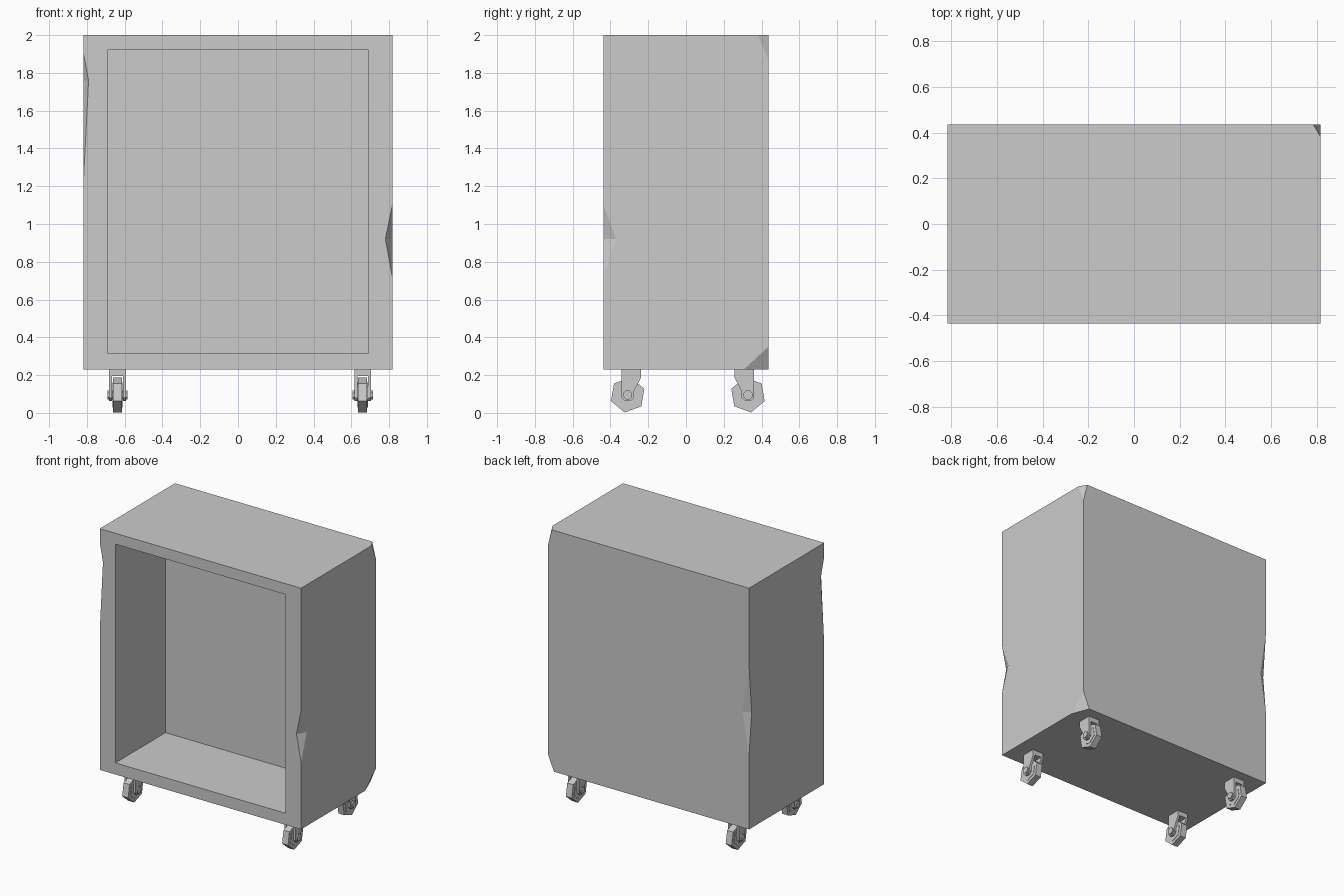
import bpy
import bmesh
from math import cos, sin, radians
from mathutils import Vector

cube = bpy.data.objects.get("Cube")
if cube:
    bpy.data.objects.remove(cube)

grey = bpy.data.materials.new("plain grey")
grey.use_nodes = True
grey.diffuse_color = (0.6, 0.6, 0.6, 1)
grey.node_tree.nodes["Principled BSDF"].inputs["Base Color"].default_value = grey.diffuse_color


def finish(name, bm):
    bmesh.ops.recalc_face_normals(bm, faces=bm.faces)
    mesh = bpy.data.meshes.new(name)
    bm.to_mesh(mesh)
    bm.free()
    mesh.materials.append(grey)
    obj = bpy.data.objects.new(name, mesh)
    bpy.context.collection.objects.link(obj)
    return obj


def box(name, low, high):
    bm = bmesh.new()
    bmesh.ops.create_cube(bm, size=1)
    low, high = Vector(low), Vector(high)
    for v in bm.verts:
        v.co = (low + high) / 2 + v.co * (high - low)
    return finish(name, bm)


def prism(name, profile, x0, x1):
    """Extrude a (y, z) outline along x."""
    bm = bmesh.new()
    face = bm.faces.new([bm.verts.new((x0, y, z)) for y, z in profile])
    new = bmesh.ops.extrude_face_region(bm, geom=[face])["geom"]
    moved = [v for v in new if isinstance(v, bmesh.types.BMVert)]
    bmesh.ops.translate(bm, verts=moved, vec=(x1 - x0, 0, 0))
    return finish(name, bm)


def ring(y, z, r, sides, start=0):
    angles = [radians(start + 360 * i / sides) for i in range(sides)]
    return [(y + r * cos(a), z + r * sin(a)) for a in angles]


def wedge(points, pivot):
    """Chip cutter, enlarged about the middle of its cutting face."""
    bm = bmesh.new()
    for p in points:
        bm.verts.new(pivot + (Vector(p) - pivot) * 3)
    bmesh.ops.convex_hull(bm, input=bm.verts)
    return finish("chip_cutter", bm)


def cut(target, cutter):
    mod = target.modifiers.new("cut", 'BOOLEAN')
    mod.operation = 'DIFFERENCE'
    mod.solver = 'EXACT'
    mod.object = cutter
    bpy.context.view_layer.objects.active = target
    bpy.ops.object.modifier_apply(modifier=mod.name)
    bpy.data.objects.remove(cutter)


# Cabinet with an open front
W, D, BASE, TOP = 0.817, 0.436, 0.23, 2.0
cabinet = box("cabinet", (-W, -D, BASE), (W, D, TOP))
cut(cabinet, box("opening_cutter", (-0.69, -D - 0.1, 0.315), (0.69, 0.145, 1.92)))

# Dents along upright edges: side signs, low / peak / high, depth in x and y
for sx, sy, low, peak, high, dx, dy in (
        (1, -1, 0.72, 0.92, 1.10, 0.037, 0.066),
        (-1, -1, 1.25, 1.76, 1.90, 0.026, 0.04),
        (-1, 1, 0.77, 1.08, 1.43, 0.05, 0.03)):
    x, y = sx * W, sy * D
    a, b = Vector((x - sx * dx, y, peak)), Vector((x, y - sy * dy, peak))
    cut(cabinet, wedge([a, b, (x, y, low), (x, y, high)], (a + b) / 2))

# Chipped back corners: corner height, depth in x, y and z
for z, dx, dy, dz in ((TOP, 0.033, 0.055, -0.13), (BASE, 0.05, 0.13, 0.12)):
    corner = Vector((W, D, z))
    face = [corner - Vector((dx, 0, 0)), corner - Vector((0, dy, 0)),
            corner + Vector((0, 0, dz))]
    cut(cabinet, wedge(face + [corner], sum(face, Vector()) / 3))

# Casters, trailing outward at the front and back
HUB = 0.095
for side, cx in (("left", 0.66), ("right", -0.638)):
    for end, cy, s in (("front", -0.309, 1), ("back", 0.328, -1)):
        tag = f"caster_{end}_{side}_"
        tread = ring(0, HUB, 0.094, 6, 20)
        rim = ring(0, HUB, 0.068, 6, 20)
        arm = [(-0.032, BASE), (0.07, BASE), (0.07, 0.185), (0.033, 0.115),
               (0.033, 0.08), (0.014, 0.062), (-0.014, 0.062), (-0.032, 0.08)]
        bridge = [(-0.032, BASE), (0.07, BASE), (0.07, 0.195), (-0.032, 0.195)]
        parts = [("wheel", tread, -0.024, 0.024), ("rim", rim, -0.027, 0.027),
                 ("axle", ring(0, HUB, 0.025, 8, 22.5), -0.054, 0.054),
                 ("fork_top", bridge, -0.028, 0.028),
                 ("fork_arm_outer", arm, 0.028, 0.044),
                 ("fork_arm_inner", arm, -0.044, -0.028)]
        for part, outline, x0, x1 in parts:
            prism(tag + part, [(cy + s * y, z) for y, z in outline], cx + x0, cx + x1)
